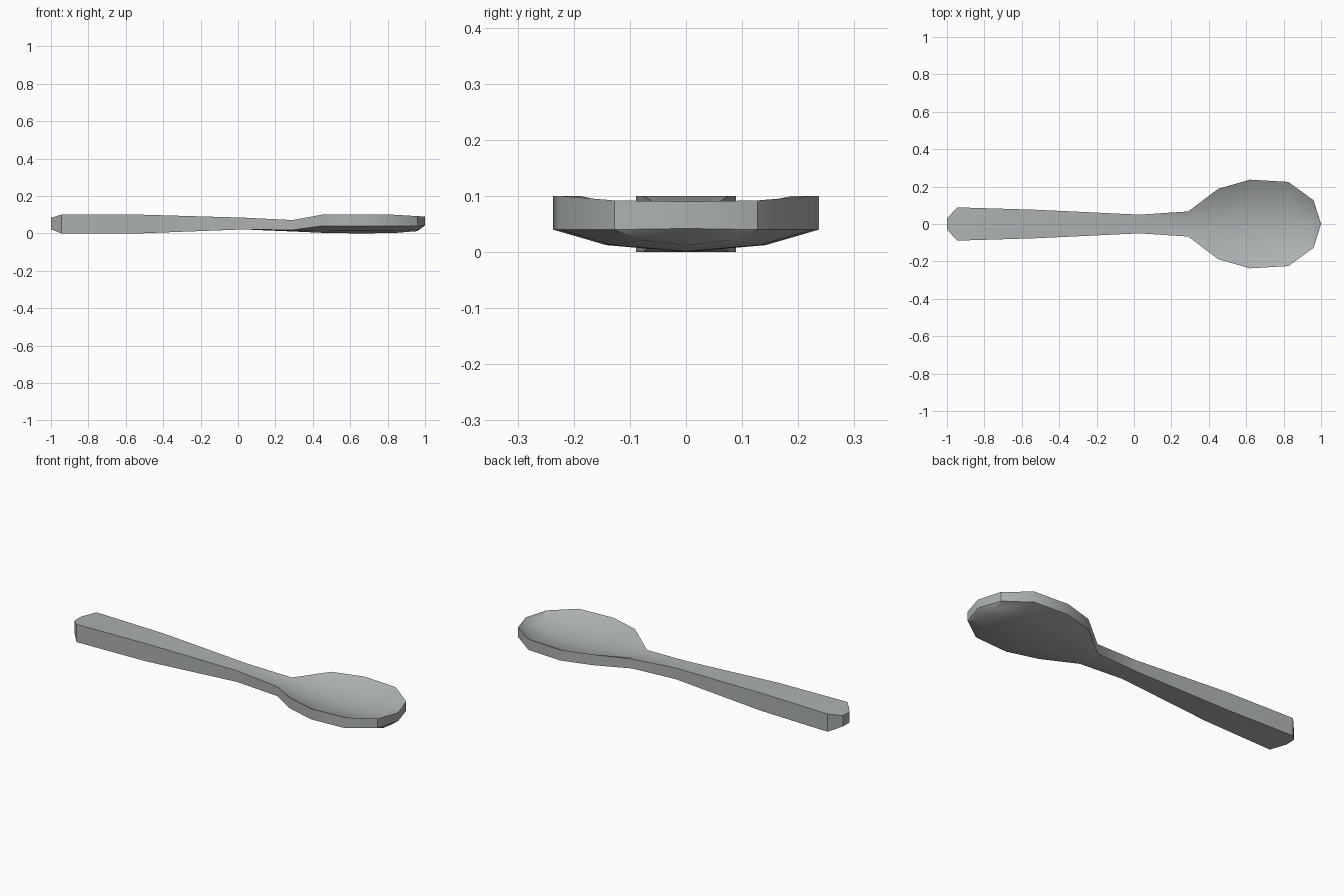
import bpy, bmesh, math

if "Cube" in bpy.data.objects:
    bpy.data.objects.remove(bpy.data.objects["Cube"])

steel = bpy.data.materials.new("spoon_grey")
steel.diffuse_color = (0.42, 0.44, 0.44, 1)
steel.use_nodes = True
steel.node_tree.nodes["Principled BSDF"].inputs["Base Color"].default_value = steel.diffuse_color

# stations: x, half width, rim top, rim bottom, centre top, centre bottom
STATIONS = [
    (-1.00, 0.030, 0.083, 0.022, 0.083, 0.022),
    (-0.945, 0.089, 0.10, 0.0, 0.10, 0.0),
    (-0.52, 0.076, 0.10, 0.0, 0.10, 0.0),
    (0.03, 0.050, 0.084, 0.021, 0.084, 0.021),
    (0.29, 0.067, 0.071, 0.018, 0.066, 0.010),
    (0.45, 0.188, 0.10, 0.04, 0.044, 0.003),
    (0.62, 0.237, 0.10, 0.04, 0.034, 0.0),
    (0.825, 0.225, 0.10, 0.04, 0.036, 0.001),
    (0.96, 0.127, 0.092, 0.04, 0.057, 0.012),
    (1.00, 0.000, 0.090, 0.042, 0.090, 0.042),
]
ACROSS = (-1, -0.6, 0, 0.6, 1)


def section(bm, x, w, rt, rb, ct, cb):
    """Closed ring: top edge left to right, then bottom edge right to left."""
    top = [bm.verts.new((x, w * t, ct + (rt - ct) * abs(t) ** 2.3)) for t in ACROSS]
    low = [bm.verts.new((x, w * t, cb + (rb - cb) * abs(t) ** 2.3)) for t in reversed(ACROSS)]
    return top + low


# spoon: handle and bowl lofted in one skin
bm = bmesh.new()
rings = [section(bm, *s) for s in STATIONS]
for a, b in zip(rings, rings[1:]):
    n = len(a)
    for i in range(n):
        j = (i + 1) % n
        bm.faces.new((a[i], a[j], b[j], b[i]))
bm.faces.new(rings[0])
bmesh.ops.remove_doubles(bm, verts=bm.verts[:], dist=0.0005)
bmesh.ops.recalc_face_normals(bm, faces=bm.faces[:])
mesh = bpy.data.meshes.new("spoon")
bm.to_mesh(mesh)
bm.free()
mesh.materials.append(steel)
spoon = bpy.data.objects.new("spoon", mesh)
bpy.context.collection.objects.link(spoon)
bpy.context.view_layer.objects.active = spoon
spoon.select_set(True)
bpy.ops.object.shade_smooth_by_angle(angle=math.radians(35))
